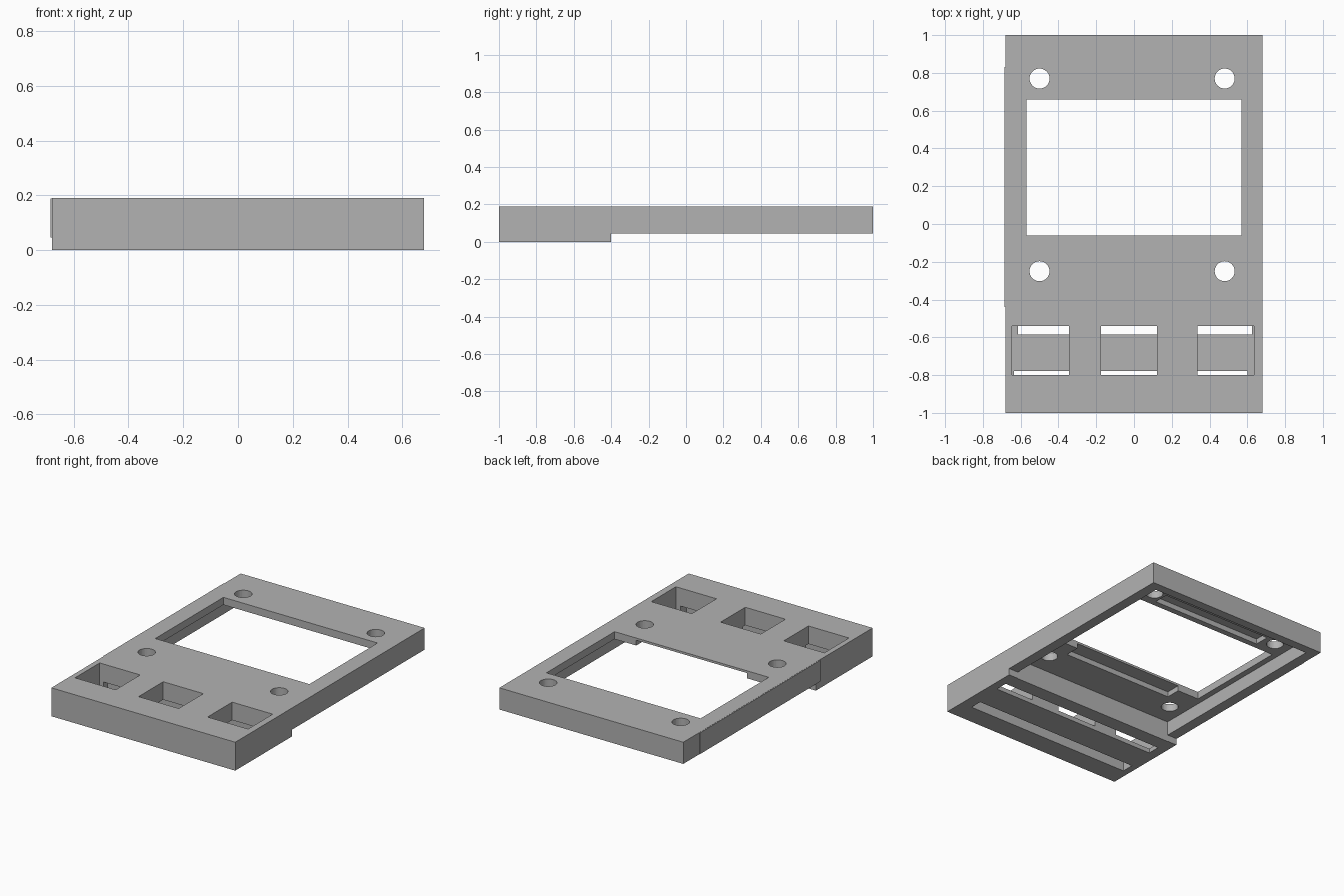
import bpy
import bmesh
from mathutils import Matrix

default_cube = bpy.data.objects.get("Cube")
if default_cube:
    bpy.data.objects.remove(default_cube, do_unlink=True)

TOP, STEP, CEILING = 0.19, 0.045, 0.14

grey = bpy.data.materials.new("plain_grey")
grey.use_nodes = True
grey.diffuse_color = (0.45, 0.45, 0.45, 1)
grey.node_tree.nodes["Principled BSDF"].inputs["Base Color"].default_value = grey.diffuse_color


def make_object(name, bm):
    bmesh.ops.recalc_face_normals(bm, faces=bm.faces)
    mesh = bpy.data.meshes.new(name)
    bm.to_mesh(mesh)
    bm.free()
    mesh.materials.append(grey)
    obj = bpy.data.objects.new(name, mesh)
    bpy.context.collection.objects.link(obj)
    return obj


def box(name, xs, ys, zs):
    bm = bmesh.new()
    bmesh.ops.create_cube(bm, size=1)
    for v in bm.verts:
        v.co = [span[0] if c < 0 else span[1] for c, span in zip(v.co, (xs, ys, zs))]
    return make_object(name, bm)


def cylinder(name, x, y, radius):
    bm = bmesh.new()
    bmesh.ops.create_cone(bm, cap_ends=True, segments=32, radius1=radius, radius2=radius,
                          depth=1, matrix=Matrix.Translation((x, y, 0)))
    return make_object(name, bm)


def cut(target, cutter):
    cutter.hide_render = True
    mod = target.modifiers.new("cut", 'BOOLEAN')
    mod.operation = 'DIFFERENCE'
    mod.solver = 'EXACT'
    mod.object = cutter
    bpy.context.view_layer.objects.active = target
    bpy.ops.object.modifier_apply(modifier=mod.name)
    bpy.data.objects.remove(cutter, do_unlink=True)


# Stepped case body, extruded from its side profile
bm = bmesh.new()
profile = [(-1, 0), (-0.4, 0), (-0.4, STEP), (1, STEP), (1, TOP), (-1, TOP)]
face = bm.faces.new([bm.verts.new((-0.68, y, z)) for y, z in profile])
side = bmesh.ops.extrude_face_region(bm, geom=[face])["geom"]
bmesh.ops.translate(bm, vec=(1.36, 0, 0), verts=[g for g in side if isinstance(g, bmesh.types.BMVert)])
case = make_object("case_cover", bm)

# Underside recess, leaving a rim, and the display window
cut(case, box("recess", (-0.61, 0.61), (-0.402, 0.94), (-0.1, CEILING)))
cut(case, box("window", (-0.57, 0.57), (-0.06, 0.66), (-0.1, 0.3)))

# Relief grooves under the plate, in front of and behind the window
for ys in ((-0.16, 0), (0.7, 0.8)):
    cut(case, box("groove", (-0.41, 0.41), ys, (0.1, 0.175)))

# Mounting holes
for x in (-0.5, 0.48):
    for y in (-0.25, 0.77):
        cut(case, cylinder("hole", x, y, 0.053))

# Button pockets
for xs in ((-0.645, -0.345), (-0.175, 0.122), (0.335, 0.635)):
    cut(case, box("pocket", xs, (-0.8, -0.54), (0.03, 0.3)))

# Long slots under the pockets
cut(case, box("front_slot", (-0.635, 0.6), (-0.86, -0.777), (-0.1, 0.07)))
cut(case, box("rear_slot", (-0.615, 0.625), (-0.585, -0.5), (-0.1, 0.07)))

# Thin raised strip on the right side
box("side_strip", (-0.685, -0.675), (-0.44, 0.83), (STEP + 0.002, TOP - 0.001))
